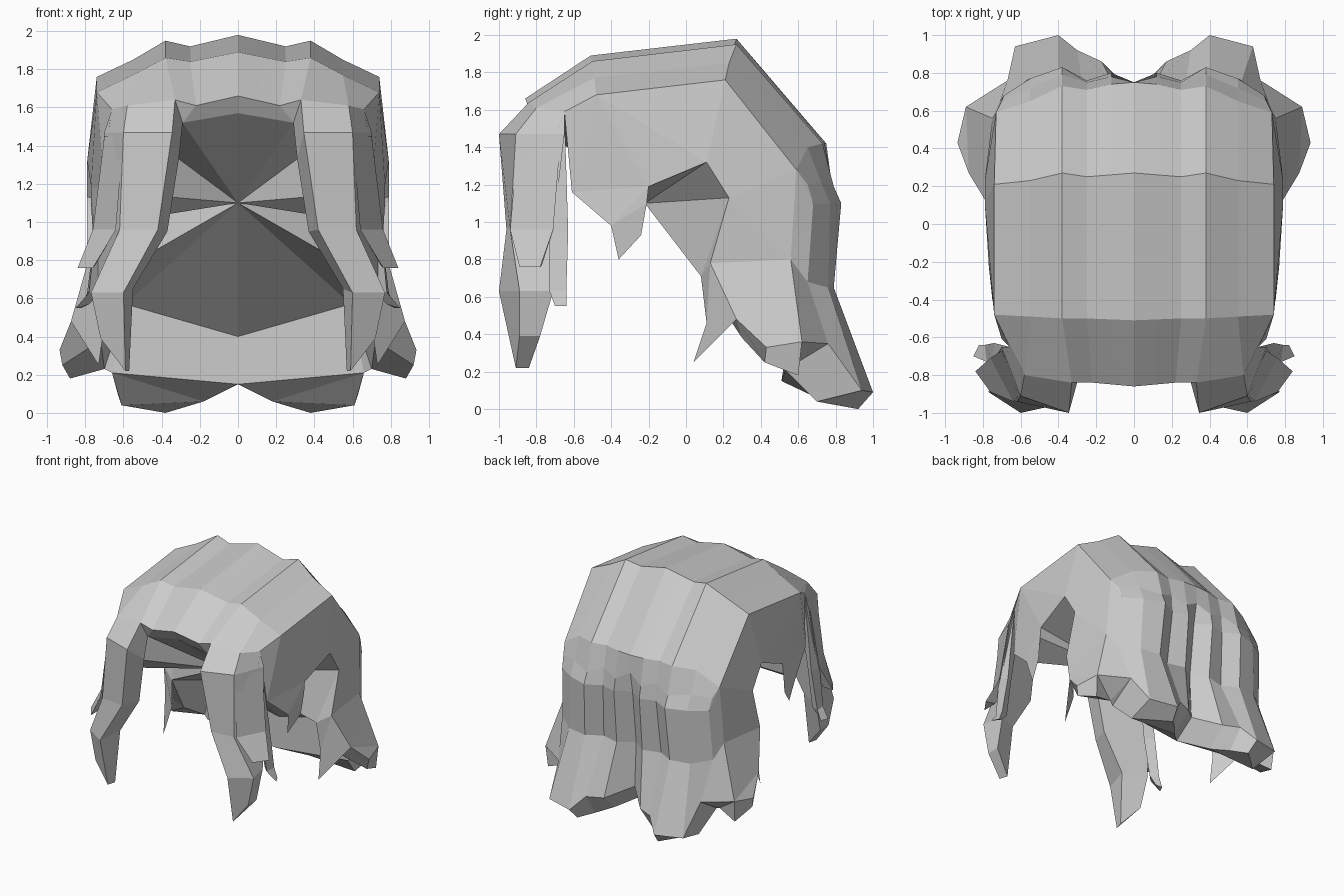
import bpy
import bmesh
from mathutils import Vector

if "Cube" in bpy.data.objects:
    bpy.data.objects.remove(bpy.data.objects["Cube"], do_unlink=True)

# One plain grey for every strand
hair_grey = bpy.data.materials.new("hair grey")
hair_grey.use_nodes = True
hair_grey.diffuse_color = (.6, .6, .6, 1)
hair_grey.node_tree.nodes["Principled BSDF"].inputs["Base Color"].default_value = (.6, .6, .6, 1)

HEAD_CENTRE = Vector((0, 0, .9))


def build(name, polygons, inside=HEAD_CENTRE):
    """Make a flat-shaded mirrored object from polygons, facing away from a point."""
    bm = bmesh.new()
    for polygon in polygons:
        corners = [bm.verts.new(point) for point in polygon]
        bm.faces.new(corners)
    bmesh.ops.remove_doubles(bm, verts=bm.verts, dist=.001)
    bmesh.ops.recalc_face_normals(bm, faces=bm.faces)
    bm.normal_update()
    outward = sum(face.normal.dot(face.calc_center_median() - inside) * face.calc_area()
                  for face in bm.faces)
    if outward < 0:
        bmesh.ops.reverse_faces(bm, faces=bm.faces)
    bmesh.ops.triangulate(bm, faces=[face for face in bm.faces if len(face.verts) > 4])
    mesh = bpy.data.meshes.new(name)
    bm.to_mesh(mesh)
    bm.free()
    mesh.materials.append(hair_grey)
    part = bpy.data.objects.new(name, mesh)
    bpy.context.collection.objects.link(part)
    mirror = part.modifiers.new("Mirror", "MIRROR")
    mirror.use_clip = True


def sheet(rows):
    """Quads between successive rows of points."""
    polygons = []
    for upper, lower in zip(rows, rows[1:]):
        for i in range(len(upper) - 1):
            polygons.append([upper[i], upper[i + 1], lower[i + 1], lower[i]])
    return polygons


def strand(name, rings):
    """Tapering lock through a series of rings, closed at the tip."""
    loops = [ring + ring[:1] for ring in rings]
    points = [Vector(point) for ring in rings for point in ring]
    middle = sum(points, Vector()) / len(points)
    build(name, sheet(loops) + [rings[-1]], inside=middle)


def split_first(row):
    """Add a column halfway between the first two points."""
    middle = (Vector(row[0]) + Vector(row[1])) / 2
    return [row[0], tuple(middle)] + row[1:]


# Rows over the head, centre line to side
brow = [(0, -.86, 1.66), (.22, -.84, 1.61), (.33, -.84, 1.64), (.58, -.8, 1.61), (.66, -.65, 1.59)]
front_crown = [(0, -.51, 1.89), (.25, -.5, 1.84), (.38, -.5, 1.86), (.55, -.49, 1.77), (.74, -.48, 1.68)]
rear_crown = [(0, .27, 1.98), (.25, .25, 1.92), (.38, .27, 1.95), (.55, .23, 1.85), (.74, .21, 1.76)]
nape = [(0, .75, 1.42), (.12, .74, 1.42), (.25, .71, 1.42),
        (.38, .73, 1.42), (.55, .65, 1.4), (.73, .59, 1.28)]
build("crown", sheet([split_first(row) for row in (brow, front_crown, rear_crown)] + [nape]))

# Pleated back hair ending in a tip on each side
pleat_tops = [(0, .75, 1.27), (.12, .78, 1.2), (.25, .75, 1.25),
              (.38, .79, 1.19), (.55, .72, 1.22), (.7, .65, 1.2)]
upper_back = [(0, .72, 1.1), (.12, .8, 1.1), (.25, .76, 1.1),
              (.38, .83, 1.1), (.55, .77, 1.1), (.69, .68, 1.1)]
lower_back = [(0, .67, .65), (.12, .76, .65), (.27, .72, .65),
              (.4, .79, .65), (.57, .76, .65), (.71, .65, .68)]
back_tips = [(0, .69, .28), (.17, .86, .2), (.3, .92, .2),
             (.4, 1, .09), (.63, .94, .1), (.67, .76, .35)]
hem = [(0, .51, .15), (.18, .7, .06), (.28, .82, .03),
       (.38, .92, 0), (.61, .7, .04), (.66, .53, .21)]
build("back_hair", sheet([nape, pleat_tops, upper_back, lower_back, back_tips, hem]))

# Points round the ear opening, front to back
temple = (.7, -.61, 1.16)
sideburn_front = (.75, -.4, .98)
sideburn_tip = (.72, -.36, .8)
sideburn_back = (.76, -.24, .93)
ear_front = (.77, -.2, 1.19)
ear_low = (.77, -.21, 1.1)
ear_top = (.79, .11, 1.32)
ear_back = (.79, .23, 1.13)
below_ear = (.79, .13, .78)
inner_ear = (.68, .08, .71)
flick_root = (.875, .27, .48)
side_back = (.75, .56, .8)
wing_tip = (.935, .43, .33)
wing_low = (.92, .42, .25)
wing_heel = (.89, .62, .36)
heel_low = (.88, .6, .18)
wing_inner = (.7, .55, .23)
wing_root = (.72, .3, .38)

build("side_panel", [
    [brow[-1], front_crown[-1], rear_crown[-1], nape[-1], ear_top, ear_front,
     ear_low, sideburn_front, temple],
    [ear_low, sideburn_back, sideburn_tip, sideburn_front],
    [nape[-1], side_back, below_ear, ear_back, ear_top],
    [side_back, wing_heel, wing_tip, flick_root, below_ear],
    [nape[-1], pleat_tops[-1], upper_back[-1], lower_back[-1], side_back],
    [side_back, lower_back[-1], back_tips[-1], wing_heel],
])

# Flared side tip with its underside
build("side_wing", [
    [wing_tip, wing_heel, heel_low, wing_low],
    [wing_heel, back_tips[-1], hem[-1], wing_inner, heel_low],
    [wing_low, heel_low, wing_inner, wing_root],
    [flick_root, wing_tip, wing_low, wing_root],
], inside=Vector((.8, .5, .35)))

# Inner lining drawn to one point
lining_peak = (0, -.22, 1.1)
brow_inner = [(0, -.8, 1.57), (.29, -.8, 1.52)]
back_lining = [(.59, .5, .57), (0, .55, .4)]
rim = brow_inner + [brow[-1], temple, sideburn_front, ear_low,
                    ear_front, ear_top, ear_back, inner_ear] + back_lining
lining = [[lining_peak, start, end] for start, end in zip(rim, rim[1:])]
lining += [
    [back_lining[1], back_lining[0], hem[-1], hem[0]],
    [inner_ear, flick_root, wing_root],
    [inner_ear, wing_root, wing_inner, back_lining[0]],
    [back_lining[0], wing_inner, hem[-1]],
]
build("inner_lining", lining, inside=Vector((0, .4, 1.6)))
build("hem_underside", [hem])
build("sideburn_inside", [[sideburn_front, sideburn_tip, sideburn_back, ear_low]], Vector((2, 0, 1)))

# Thickness under the fringe
build("brow_edge", [[brow[0], brow[1], brow_inner[1], brow_inner[0]],
                    [brow[1], brow[2], brow_inner[1]]])

# Small flick behind the ear
flick_tip = (.73, .04, .25)
flick_bend = (.7, .11, .46)
build("ear_flick", [
    [below_ear, flick_bend, flick_tip, flick_root],
    [below_ear, inner_ear, flick_bend],
    [inner_ear, flick_root, flick_tip, flick_bend],
    [ear_back, below_ear, inner_ear],
], inside=Vector((.2, .5, .6)))

# Long front lock
strand("front_lock", [
    [brow[2], brow[3], brow[4], brow_inner[1]],
    [(.345, -1, 1.47), (.6, -.91, 1.47), (.7, -.65, 1.47), (.31, -.82, 1.33)],
    [(.42, -.96, .96), (.62, -.94, .96), (.74, -.71, .96), (.37, -.8, .95)],
    [(.6, -1, .63), (.77, -.89, .63), (.73, -.71, .63), (.55, -.8, .65)],
    [(.59, -.91, .22), (.72, -.89, .39), (.72, -.78, .39), (.57, -.84, .22)],
])

# Two shorter locks beside it
strand("middle_lock", [
    [(.6, -.9, 1.45), (.7, -.67, 1.45), (.6, -.75, 1.45)],
    [(.64, -.94, .96), (.76, -.71, .96), (.64, -.78, .96)],
    [(.76, -.89, .76), (.84, -.78, .76), (.75, -.77, .77)],
])
strand("rear_lock", [
    [(.68, -.7, 1.47), brow[4], (.6, -.66, 1.47)],
    [(.75, -.73, .95), (.74, -.63, .95), (.67, -.68, .95)],
    [(.78, -.73, .63), (.79, -.64, .63), (.72, -.67, .63)],
    [(.85, -.7, .55), (.82, -.64, .55), (.78, -.67, .57)],
])
